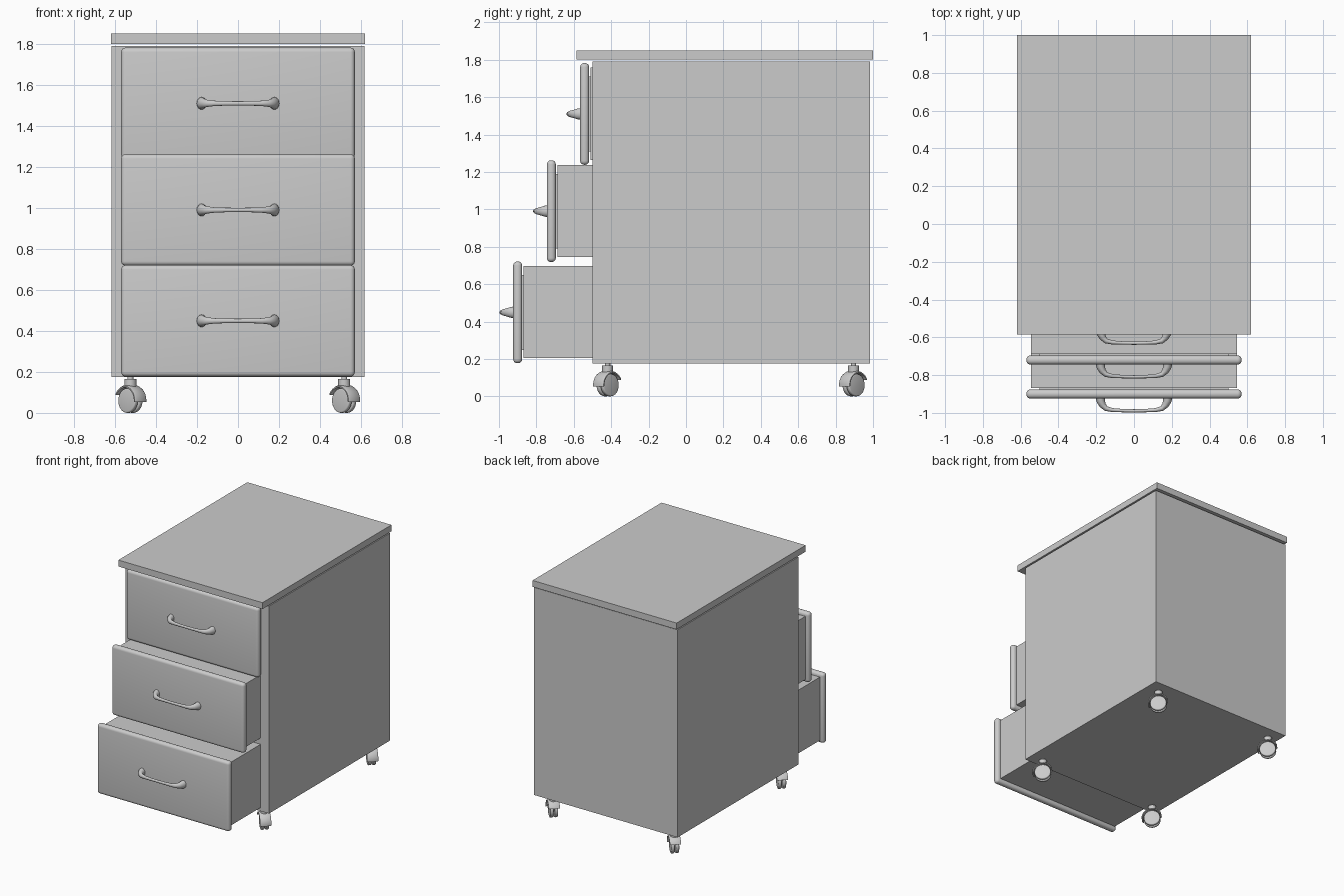
import bpy, bmesh, math
from mathutils import Vector, Matrix

if "Cube" in bpy.data.objects:
    bpy.data.objects.remove(bpy.data.objects["Cube"])


def finish(name, bm, smooth=False):
    bmesh.ops.recalc_face_normals(bm, faces=bm.faces)
    me = bpy.data.meshes.new(name)
    bm.to_mesh(me)
    bm.free()
    ob = bpy.data.objects.new(name, me)
    bpy.context.collection.objects.link(ob)
    if smooth:
        bpy.ops.object.select_all(action='DESELECT')
        ob.select_set(True)
        bpy.context.view_layer.objects.active = ob
        bpy.ops.object.shade_smooth_by_angle(angle=math.radians(40))
    return ob


def add_cube(bm, lo, hi):
    lo, hi = Vector(lo), Vector(hi)
    m = Matrix.Translation((lo + hi) / 2) @ Matrix.Diagonal((*(hi - lo), 1))
    return bmesh.ops.create_cube(bm, size=1, matrix=m)['verts']


def box(name, lo, hi, bevel=0):
    bm = bmesh.new()
    add_cube(bm, lo, hi)
    if bevel:
        bmesh.ops.bevel(bm, geom=bm.edges[:], offset=bevel, segments=5,
                        profile=0.5, affect='EDGES')
    return finish(name, bm, bevel > 0)


def open_box(name, outer, inner, normal):
    """Hollow box with rim; the side facing 'normal' is open."""
    bm = bmesh.new()
    loops = []
    for lo, hi in (outer, inner):
        verts = add_cube(bm, lo, hi)
        bm.normal_update()
        faces = {f for v in verts for f in v.link_faces}
        mouth = max(faces, key=lambda f: f.normal.dot(Vector(normal)))
        loops += mouth.edges[:]
        bmesh.ops.delete(bm, geom=[mouth], context='FACES_ONLY')
    bmesh.ops.bridge_loops(bm, edges=loops)
    return finish(name, bm)


def handle(name, y, z):
    """Bow handle: round section swept along an arch, thick at the feet."""
    half = [(.178, .01, .032), (.176, -.015, .029), (.166, -.038, .022),
            (.148, -.056, .017), (.115, -.064, .013), (.06, -.067, .011)]
    path = [(-x, d, r) for x, d, r in half] + [(0, -.068, .0105)] + half[::-1]
    bm = bmesh.new()
    rings = []
    for i, (x, d, r) in enumerate(path):
        a, b = path[max(i - 1, 0)], path[min(i + 1, len(path) - 1)]
        t = Vector((b[0] - a[0], b[1] - a[1], 0)).normalized()
        side = Vector((-t.y, t.x, 0))
        ring = []
        for k in range(16):
            w = math.tau * k / 16
            p = Vector((x, y + d, z)) + side * r * .8 * math.cos(w)
            p.z += r * math.sin(w)
            ring.append(bm.verts.new(p))
        rings.append(ring)
    for a, b in zip(rings, rings[1:]):
        for k in range(16):
            bm.faces.new((a[k], a[k - 1], b[k - 1], b[k]))
    bm.faces.new(rings[0])
    bm.faces.new(rings[-1])
    finish(name, bm, True)


def cylinder(bm, r, depth, m):
    bmesh.ops.create_cone(bm, cap_ends=True, segments=32, radius1=r,
                          radius2=r, depth=depth, matrix=m)


def caster(name, x, y):
    place = Matrix.Translation((x, y, 0)) @ Matrix.Rotation(math.radians(-45), 4, 'Z')
    lie = Matrix.Rotation(math.pi / 2, 4, 'X')
    # twin wheels
    bm = bmesh.new()
    for s in (-1, 1):
        cylinder(bm, .06, .024, place @ Matrix.Translation((0, s * .016, .06)) @ lie)
    rims = [e for e in bm.edges if len(e.link_faces) == 2
            and e.calc_face_angle(0) > 1]
    bmesh.ops.bevel(bm, geom=rims, offset=.007, segments=3, profile=.5, affect='EDGES')
    cylinder(bm, .02, .04, place @ Matrix.Translation((0, 0, .06)) @ lie)
    finish(name + "_wheels", bm, True)
    # curved hood over the wheels
    bm = bmesh.new()
    rings = []
    for i in range(17):
        a = math.radians(-5 + 160 * i / 16)
        rings.append([bm.verts.new(place @ Vector(
            (r * math.cos(a), w, .06 + r * math.sin(a))))
            for r, w in ((.064, -.04), (.07, -.04), (.075, -.03),
                         (.075, .03), (.07, .04), (.064, .04))])
    for a, b in zip(rings, rings[1:]):
        for k in range(6):
            bm.faces.new((a[k], a[k - 1], b[k - 1], b[k]))
    bm.faces.new(rings[0])
    bm.faces.new(rings[-1])
    finish(name + "_hood", bm, True)
    # stem and pin
    bm = bmesh.new()
    cylinder(bm, .029, .04, Matrix.Translation((x, y, .145)))
    cylinder(bm, .014, .02, Matrix.Translation((x, y, .17)))
    finish(name + "_stem", bm, True)


# cabinet shell, open at the front, and top slab
open_box("cabinet_body", ((-.617, -.5, .176), (.617, .985, 1.79)),
         ((-.567, -.5, .195), (.567, .935, 1.775)), (0, -1, 0))
box("top_panel", (-.62, -.585, 1.8), (.62, 1, 1.85))

# three drawers, each pulled out further than the one above
for label, y, z in (("top", -.51, 1.51), ("middle", -.688, .99), ("bottom", -.868, .449)):
    open_box(label + "_drawer_box",
             ((-.545, y, z - .245), (.545, y + 1.38, z + .247)),
             ((-.5, y + .052, z - .2), (.5, y + 1.33, z + .247)), (0, 0, 1))
    box(label + "_drawer_front", (-.57, y - .056, z - .272), (.57, y - .008, z + .272), .022)
    box(label + "_drawer_spacer", (-.5, y - .012, z - .2), (.5, y + .004, z + .2))
    handle(label + "_drawer_handle", y - .053, z)

# swivel casters
for x in (-.525, .518):
    for y in (-.419, .896):
        caster(f"caster_{'left' if x < 0 else 'right'}_{'front' if y < 0 else 'rear'}", x, y)
